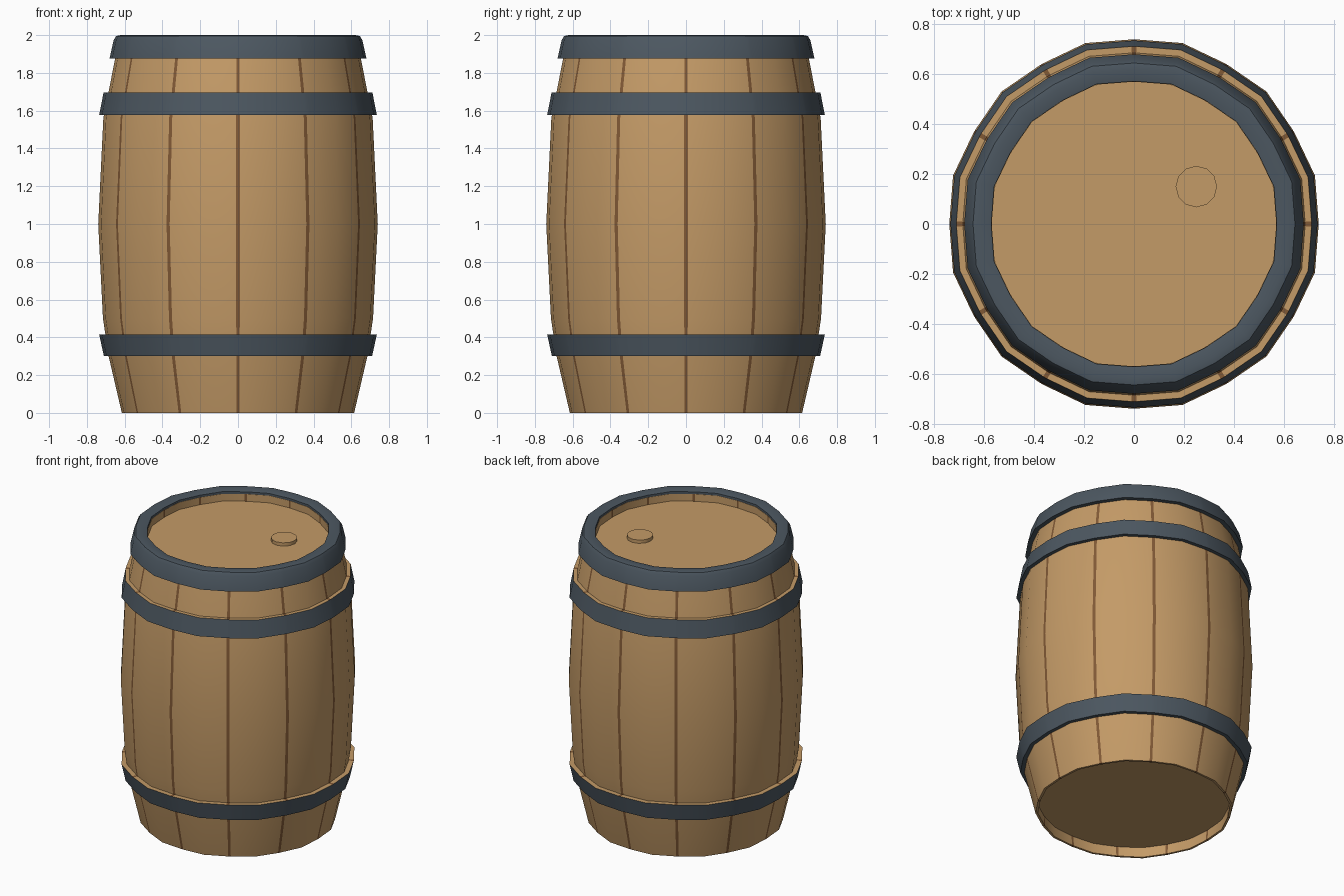
import bpy
import bmesh
import math

cube = bpy.data.objects.get("Cube")
if cube:
    bpy.data.objects.remove(cube, do_unlink=True)


def make_material(name, rgb):
    mat = bpy.data.materials.new(name)
    mat.use_nodes = True
    mat.diffuse_color = (*rgb, 1)
    mat.node_tree.nodes["Principled BSDF"].inputs["Base Color"].default_value = (*rgb, 1)
    return mat


MATERIALS = [
    make_material("oak wood", (0.55, 0.325, 0.135)),
    make_material("dark seam", (0.22, 0.10, 0.036)),
    make_material("grey iron", (0.072, 0.095, 0.118)),
]
WOOD, SEAM, IRON = range(3)
STAVES = 12
STEP = 2 * math.pi / STAVES
HALF_SEAM = math.radians(0.75)
BULGE = 1.015  # stave middles stand out slightly from the seams


def finish(name, bm):
    """Turn a bmesh into a smooth-shaded object with sharp corners kept."""
    bmesh.ops.recalc_face_normals(bm, faces=bm.faces)
    mesh = bpy.data.meshes.new(name)
    bm.to_mesh(mesh)
    bm.free()
    for mat in MATERIALS:
        mesh.materials.append(mat)
    obj = bpy.data.objects.new(name, mesh)
    bpy.context.collection.objects.link(obj)
    bpy.ops.object.select_all(action="DESELECT")
    obj.select_set(True)
    bpy.context.view_layer.objects.active = obj
    bpy.ops.object.shade_smooth_by_angle(angle=math.radians(40))
    return obj


def lathe(name, profile, seg_mats):
    """Revolve a closed profile; wooden segments get a dark strip at each seam."""
    columns = []
    for i in range(STAVES):
        a = i * STEP
        columns += [(a - HALF_SEAM, 1), (a + HALF_SEAM, 1), (a + STEP / 2, BULGE)]
    bm = bmesh.new()
    rings = [[bm.verts.new((r * k * math.cos(a), r * k * math.sin(a), z))
              for r, z in profile] for a, k in columns]
    n = len(profile)
    for c, ring in enumerate(rings):
        after = rings[(c + 1) % len(rings)]
        for j in range(n):
            k = (j + 1) % n
            face = bm.faces.new((ring[j], after[j], after[k], ring[k]))
            mat = seg_mats[j]
            face.material_index = SEAM if mat == WOOD and c % 3 == 0 else mat
    return finish(name, bm)


def disc(name, radius, low, high, sides=24, centre=(0, 0)):
    """Short wooden cylinder."""
    bm = bmesh.new()
    bmesh.ops.create_cone(bm, cap_ends=True, segments=sides,
                          radius1=radius, radius2=radius, depth=high - low)
    bmesh.ops.translate(bm, verts=bm.verts, vec=(*centre, (low + high) / 2))
    return finish(name, bm)


# Bulging stave wall with a thin rim at each end
wall = [(0.615, 0.0), (0.685, 0.3), (0.715, 0.5), (0.74, 1.0), (0.713, 1.56),
        (0.685, 1.7), (0.65, 1.88), (0.625, 1.975), (0.57, 1.975),
        (0.57, 1.86), (0.608, 0.14), (0.6, 0.0)]
lathe("staves", wall, [WOOD] * len(wall))

# Middle hoops: iron sides and underside, wooden upper ledge
for name, low, high, r_low, r_high in (("lower_hoop", 0.3, 0.415, 0.71, 0.735),
                                       ("upper_hoop", 1.577, 1.695, 0.735, 0.712)):
    lathe(name, [(0.66, low), (r_low, low), (r_high, high), (0.66, high)],
          [IRON, IRON, WOOD, IRON])

# Top hoop wraps over the rim
lathe("top_hoop", [(0.63, 1.877), (0.68, 1.877), (0.658, 1.975), (0.645, 1.995),
                   (0.62, 2.0), (0.572, 1.99), (0.572, 1.97), (0.61, 1.97)],
      [IRON] * 8)

# Recessed ends and the bung
disc("lid", 0.578, 1.88, 1.925)
disc("base", 0.61, 0.07, 0.11)
disc("bung", 0.083, 1.915, 1.948, 12, (0.25, 0.15))
